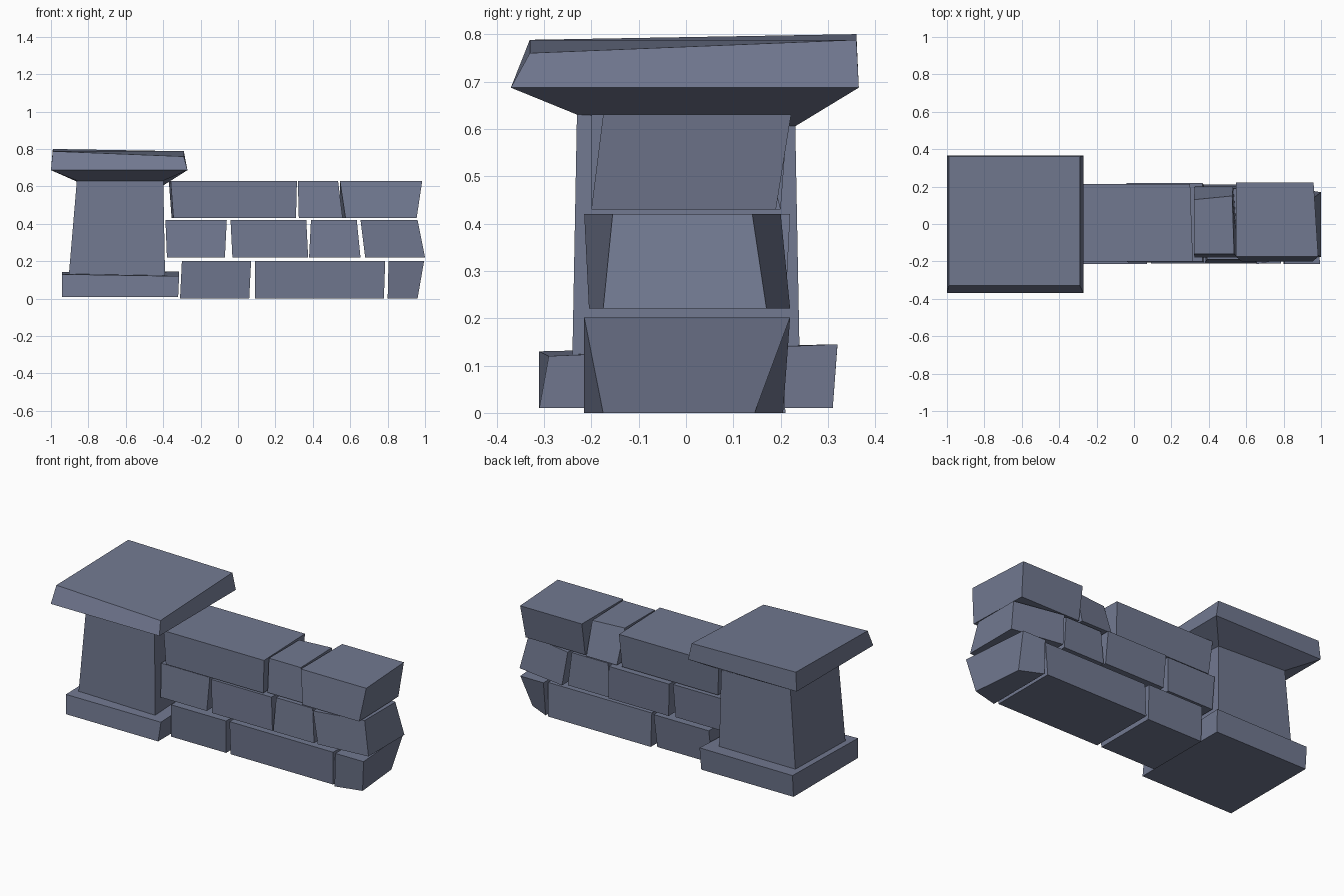
import bpy

# Slate blue-grey stone
slate = bpy.data.materials.new("slate")
slate.diffuse_color = (0.166, 0.19, 0.28, 1)


def loft(name, loops):
    """Solid from stacked four-corner loops, each ordered FL, FR, BR, BL."""
    verts = [p for loop in loops for p in loop]
    faces = [(3, 2, 1, 0)]
    for k in range(len(loops) - 1):
        a, b = 4 * k, 4 * k + 4
        for i in range(4):
            j = (i + 1) % 4
            faces.append((a + i, a + j, b + j, b + i))
    n = len(verts)
    faces.append((n - 4, n - 3, n - 2, n - 1))
    mesh = bpy.data.meshes.new(name)
    mesh.from_pydata(verts, [], faces)
    mesh.materials.append(slate)
    obj = bpy.data.objects.new(name, mesh)
    bpy.context.collection.objects.link(obj)
    return obj


def ring(x0, x1, y0, y1, z, ends=(0, 0), back=(0, 0)):
    """Rectangle loop; z is one height or four; ends inset the right end in y,
    back shifts the left and right back corners in x."""
    zs = z if isinstance(z, tuple) else (z,) * 4
    return [(x0, y0, zs[0]), (x1, y0 + ends[0], zs[1]),
            (x1 + back[1], y1 - ends[1], zs[2]), (x0 + back[0], y1, zs[3])]


# Pillar: plinth, tapered shaft, overhanging capstone with sloping top
loft("pillar_base", [
    ring(-0.94, -0.32, -0.31, 0.31, 0.01),
    ring(-0.94, -0.315, -0.31, 0.32, (0.13, 0.12, 0.145, 0.143), (0.02, 0)),
])
loft("pillar_shaft", [
    ring(-0.905, -0.39, -0.24, 0.24, 0.12),
    ring(-0.86, -0.40, -0.23, 0.23, 0.65),
])
loft("pillar_cap", [
    ring(-0.86, -0.40, -0.23, 0.23, (0.63, 0.63, 0.605, 0.625)),
    ring(-1.0, -0.27, -0.37, 0.365, 0.687),
    ring(-0.99, -0.29, -0.33, 0.36, (0.788, 0.76, 0.788, 0.80)),
])

# Wall stones: bottom x0 x1, top x0 x1, bottom y0 y1, top y0 y1
courses = [
    (0.0, 0.202, [
        (-0.31, 0.06, -0.30, 0.07, -0.20, 0.19, -0.215, 0.21),
        (0.09, 0.78, 0.09, 0.787, -0.20, 0.21, -0.21, 0.20),
        (0.80, 0.96, 0.805, 0.995, -0.215, 0.205, -0.215, 0.22),
    ]),
    (0.22, 0.42, [
        (-0.38, -0.07, -0.388, -0.06, -0.20, 0.20, -0.185, 0.21),
        (-0.03, 0.375, -0.04, 0.365, -0.205, 0.21, -0.20, 0.22),
        (0.38, 0.655, 0.39, 0.635, -0.205, 0.20, -0.19, 0.19),
        (0.68, 1.0, 0.655, 0.96, -0.205, 0.22, -0.215, 0.20),
    ]),
    (0.43, 0.63, [
        (-0.345, 0.31, -0.36, 0.315, -0.20, 0.20, -0.20, 0.215),
        (0.325, 0.56, 0.32, 0.535, -0.18, 0.20, -0.16, 0.13),
        (0.575, 0.955, 0.545, 0.985, -0.20, 0.19, -0.175, 0.222),
    ]),
]
# Irregular stones: right-end insets (bottom, top), back-corner shifts (bottom, top)
quirks = {
    (1, 3): ((0.04, 0.06), (0, 0), (0, -0.03), (0, -0.035)),
    (2, 4): ((0.03, 0.05), (0.06, 0.06), (0, 0), (0, 0)),
    (3, 1): ((0, 0), (0, 0), (-0.01, -0.02), (-0.01, -0.015)),
    (3, 2): ((0, 0), (0, -0.02), (0, -0.03), (0, -0.01)),
    (3, 3): ((0, 0), (0, 0), (-0.03, -0.01), (0, -0.025)),
}
for row, (z0, z1, stones) in enumerate(courses, 1):
    for col, s in enumerate(stones, 1):
        e0, e1, b0, b1 = quirks.get((row, col), ((0, 0),) * 4)
        loft(f"wall_stone_{row}_{col}", [
            ring(s[0], s[1], s[4], s[5], z0, e0, b0),
            ring(s[2], s[3], s[6], s[7], z1, e1, b1),
        ])
